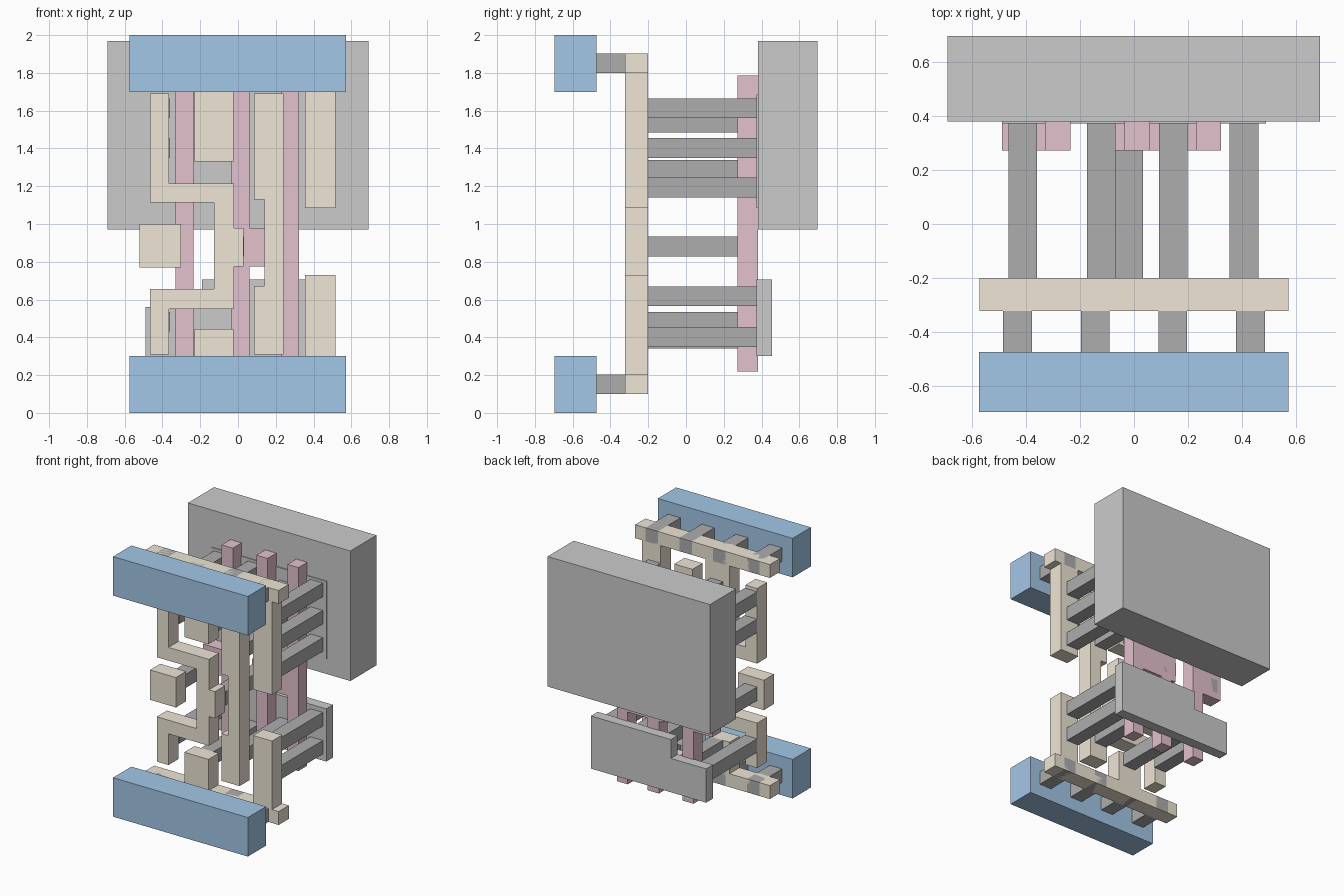
import bpy, bmesh


def material(name, rgb):
    m = bpy.data.materials.new(name)
    m.diffuse_color = (*rgb, 1)
    return m


BLUE = material("blue", (0.37, 0.57, 0.80))
TAN = material("tan", (0.86, 0.79, 0.67))
PINK = material("pink", (0.77, 0.54, 0.62))
DARK = material("dark_grey", (0.42, 0.42, 0.42))
LIGHT = material("light_grey", (0.70, 0.70, 0.70))


def slab(name, outline, y0, y1, mat=None):
    """Extrude an (x, z) outline from y0 back to y1."""
    bm = bmesh.new()
    face = bm.faces.new([bm.verts.new((x, y0, z)) for x, z in outline])
    ext = bmesh.ops.extrude_face_region(bm, geom=[face])
    verts = [v for v in ext["geom"] if isinstance(v, bmesh.types.BMVert)]
    bmesh.ops.translate(bm, verts=verts, vec=(0, y1 - y0, 0))
    bmesh.ops.recalc_face_normals(bm, faces=bm.faces[:])
    me = bpy.data.meshes.new(name)
    bm.to_mesh(me)
    bm.free()
    if mat:
        me.materials.append(mat)
    ob = bpy.data.objects.new(name, me)
    bpy.context.collection.objects.link(ob)
    return ob


def rect(x0, x1, z0, z1):
    return [(x0, z0), (x1, z0), (x1, z1), (x0, z1)]


# Backing block
slab("well_block", rect(-0.692, 0.69, 0.97, 1.97), 0.38, 0.697)

# Stepped light plates at the back
slab("upper_plate", [(-0.49, 1.28), (-0.19, 1.28), (-0.19, 1.085), (0.49, 1.085),
                     (0.49, 1.685), (-0.49, 1.685)], 0.373, 0.455, LIGHT)
slab("lower_plate", [(-0.49, 0.30), (0.49, 0.30), (0.49, 0.705), (-0.19, 0.705),
                     (-0.19, 0.56), (-0.49, 0.56)], 0.373, 0.455, LIGHT)

# Pink gate bars: one with a side pad, two joined by a bridge
zb, zt, p0, p1 = 0.22, 1.785, 0.775, 0.98
slab("gate_left", [(-0.33, zb), (-0.235, zb), (-0.235, zt), (-0.33, zt),
                   (-0.33, p1), (-0.49, p1), (-0.49, p0), (-0.33, p0)], 0.273, 0.38, PINK)
slab("gate_pair", [(-0.035, zb), (0.06, zb), (0.06, p0), (0.23, p0), (0.23, zb), (0.323, zb),
                   (0.323, zt), (0.23, zt), (0.23, p1), (0.06, p1), (0.06, zt), (-0.035, zt),
                   (-0.035, p1), (-0.07, p1), (-0.07, p0), (-0.035, p0)], 0.273, 0.38, PINK)

# Tan wiring layer
F, B = -0.323, -0.2
slab("upper_comb", [(-0.573, 1.8), (-0.23, 1.8), (-0.23, 1.33), (-0.025, 1.33), (-0.025, 1.8),
                    (0.355, 1.8), (0.355, 1.085), (0.515, 1.085), (0.515, 1.8),
                    (0.572, 1.8), (0.572, 1.903), (-0.573, 1.903)], F, B, TAN)
slab("lower_comb", [(-0.573, 0.1), (0.572, 0.1), (0.572, 0.203), (0.515, 0.203), (0.515, 0.73),
                    (0.355, 0.73), (0.355, 0.203), (-0.025, 0.203), (-0.025, 0.445),
                    (-0.23, 0.445), (-0.23, 0.203), (-0.573, 0.203)], F, B, TAN)
slab("inner_wire", [(-0.465, 1.69), (-0.465, 1.113), (-0.128, 1.113), (-0.128, 0.655),
                    (-0.465, 0.655), (-0.465, 0.31), (-0.365, 0.31), (-0.365, 0.55),
                    (-0.022, 0.55), (-0.022, 0.775), (0.03, 0.775), (0.03, 0.98),
                    (-0.022, 0.98), (-0.022, 1.215), (-0.365, 1.215), (-0.365, 1.69)], F, B, TAN)
slab("output_wire", [(0.085, 0.31), (0.24, 0.31), (0.24, 1.69), (0.085, 1.69), (0.085, 1.13),
                     (0.14, 1.13), (0.14, 0.672), (0.085, 0.672)], F, B, TAN)
slab("input_pad", rect(-0.522, -0.302, 0.77, 1.0), F, B, TAN)

# Blue power rails with their short posts
for label, z in (("lower", 0.0), ("upper", 1.7)):
    slab(label + "_rail", rect(-0.575, 0.572, z, z + 0.3), -0.697, -0.475, BLUE)
    for i, x in enumerate((-0.432, -0.144, 0.144, 0.432)):
        slab(f"{label}_rail_post_{i}", rect(x - 0.053, x + 0.053, z + 0.1, z + 0.203),
             -0.475, B, DARK)

# Long posts between the wiring and the back: x centre -> bottom heights
posts = {
    -0.412: (0.43, 0.828, 1.35, 1.56),
    -0.122: (0.34, 1.35, 1.56),
    -0.020: (0.828,),
    0.146: (0.43, 1.235, 1.485),
    0.408: (0.35, 0.565, 1.14, 1.35, 1.56),
}
for i, (x, heights) in enumerate(posts.items()):
    for j, z in enumerate(heights):
        slab(f"long_post_{i}_{j}", rect(x - 0.053, x + 0.053, z, z + 0.105), B, 0.38, DARK)
